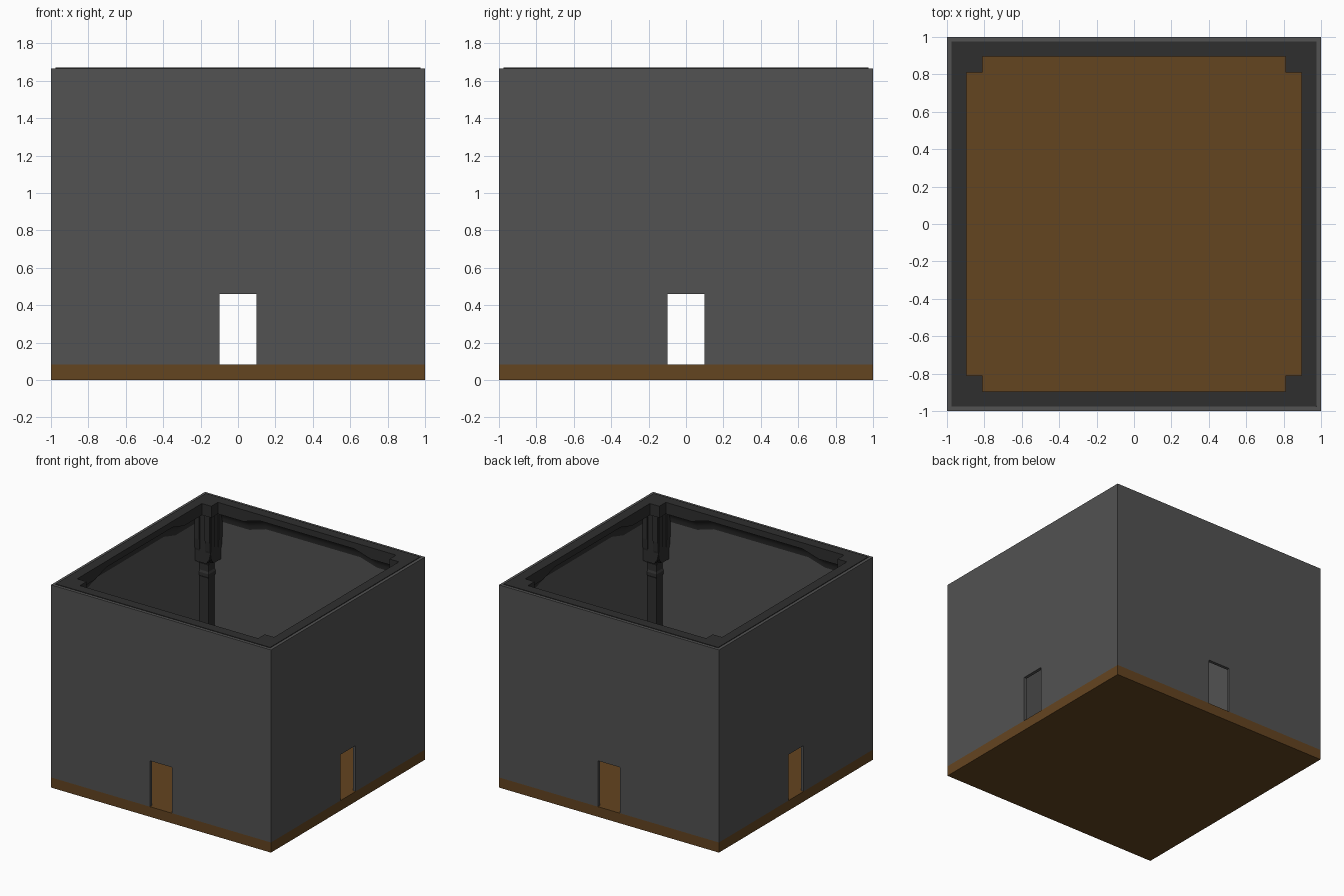
import bpy, bmesh, math
from mathutils import Matrix

if "Cube" in bpy.data.objects:
    bpy.data.objects.remove(bpy.data.objects["Cube"])

H, FLOOR, IN = 1.665, 0.083, 0.975   # wall top, floor top, inner wall face


def material(name, rgb):
    m = bpy.data.materials.new(name)
    m.diffuse_color = (*rgb, 1)
    m.use_nodes = True
    m.node_tree.nodes["Principled BSDF"].inputs["Base Color"].default_value = m.diffuse_color
    return m


BROWN = material("brown_floor", (0.127, 0.058, 0.0145))
GREY = material("wall_grey", (0.085, 0.085, 0.085))
DARK = material("trim_dark_grey", (0.028, 0.028, 0.028))


def loft(bm, sections):
    """Join closed point loops into a capped solid."""
    rows = [[bm.verts.new(p) for p in s] for s in sections]
    n = len(rows[0])
    for a, b in zip(rows, rows[1:]):
        for i in range(n):
            j = (i + 1) % n
            bm.faces.new((a[i], a[j], b[j], b[i]))
    bm.faces.new(rows[0])
    bm.faces.new(rows[-1])


def finish(name, bm, mat, turn=0, smooth=False):
    bmesh.ops.recalc_face_normals(bm, faces=bm.faces[:])
    bmesh.ops.rotate(bm, verts=bm.verts[:], cent=(0, 0, 0),
                     matrix=Matrix.Rotation(turn * math.pi / 2, 3, 'Z'))
    me = bpy.data.meshes.new(name)
    bm.to_mesh(me)
    bm.free()
    ob = bpy.data.objects.new(name, me)
    bpy.context.collection.objects.link(ob)
    me.materials.append(mat)
    if smooth:
        bpy.ops.object.select_all(action='DESELECT')
        ob.select_set(True)
        bpy.context.view_layer.objects.active = ob
        bpy.ops.object.shade_smooth_by_angle(angle=math.radians(35))
    return ob


# floor slab
bm = bmesh.new()
loft(bm, [[(x, y, z) for x, y in ((-1, -1), (1, -1), (1, 1), (-1, 1))]
          for z in (0, FLOOR)])
finish("floor", bm, BROWN)


# wall with a doorway notch; four of them interlock at the corners
def wall(turn):
    bm = bmesh.new()
    outline = [(-1, FLOOR), (-0.1, FLOOR), (-0.1, 0.46), (0.1, 0.46),
               (0.1, FLOOR), (IN, FLOOR), (IN, H), (-1, H)]
    loft(bm, [[(x, y, z) for x, z in outline] for y in (-1, -IN)])
    finish(f"wall_{turn + 1}", bm, GREY, turn)


# cornice: flat top, fascia and cove, hanging lower near the corners
def cornice(turn):
    bm = bmesh.new()
    sections = []
    for t, low in ((-1, 1.575), (-0.58, 1.575), (-0.43, 1.62),
                   (0.43, 1.62), (0.58, 1.575), (1, 1.575)):
        profile = [(IN, 1.67), (0.895, 1.67), (0.895, low)]
        for k in range(1, 6):
            a = k / 5 * math.pi / 2
            profile.append((IN - 0.08 * (1 - math.sin(a)),
                            low - 0.1 * (1 - math.cos(a))))
        sections.append([(t * d if abs(t) == 1 else t, -d, z)
                         for d, z in profile])
    loft(bm, sections)
    finish(f"cornice_{turn + 1}", bm, DARK, turn, True)


# square stack growing out of a corner, from (size, height) pairs
def corner_stack(name, levels, turn):
    bm = bmesh.new()
    loft(bm, [[(IN, IN, z), (IN - s, IN, z), (IN - s, IN - s, z), (IN, IN - s, z)]
              for s, z in levels])
    finish(name, bm, DARK, turn)


# bracket ribs crossing under the corner block, leaving upright slots
def capital_ribs(turn):
    bm = bmesh.new()
    profile = [(0, 1.59), (0.15, 1.59), (0.15, 1.36), (0.144, 1.28),
               (0.128, 1.21), (0.1, 1.17), (0, 1.17)]
    for b0, b1 in ((0, 0.045), (0.095, 0.14)):
        for swap in (False, True):
            loft(bm, [[(IN - b, IN - a, z) if swap else (IN - a, IN - b, z)
                       for a, z in profile] for b in (b0, b1)])
    finish(f"capital_ribs_{turn + 1}", bm, DARK, turn)


for k in range(4):
    wall(k)
    cornice(k)
    corner_stack(f"corner_block_{k + 1}", [(0.165, 1.575), (0.165, 1.67)], k)
    corner_stack(f"capital_core_{k + 1}", [(0.085, 1.13), (0.105, 1.18), (0.105, 1.58)], k)
    capital_ribs(k)
    corner_stack(f"column_{k + 1}",
                 [(0.08, FLOOR), (0.08, 1.02), (0.088, 1.035), (0.088, 1.06),
                  (0.08, 1.075), (0.08, 1.14)], k)
